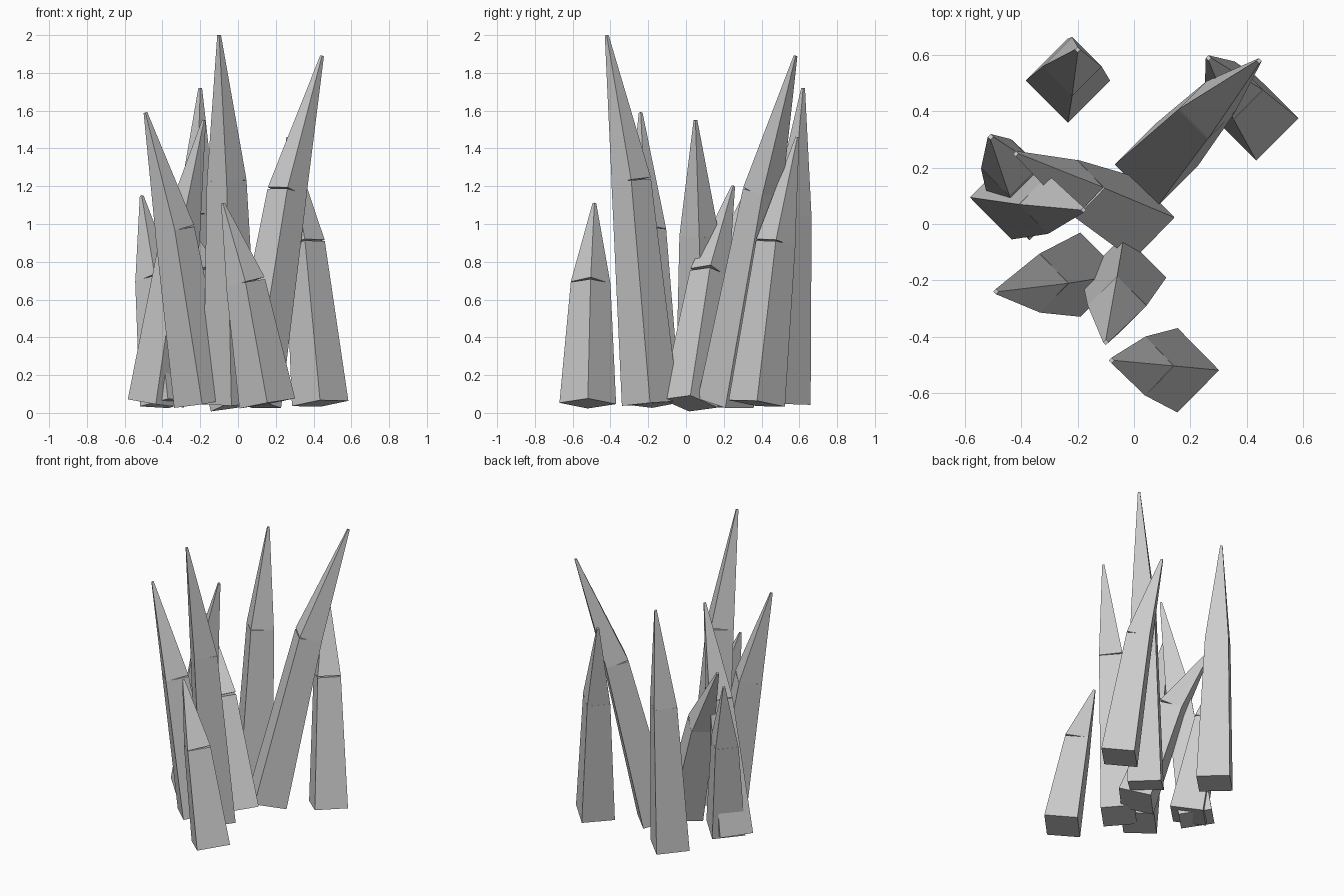
import bpy
import bmesh
from mathutils import Vector, Matrix

if "Cube" in bpy.data.objects:
    bpy.data.objects.remove(bpy.data.objects["Cube"])

UP = Vector((0, 0, 1))


def frustum(name, start, end, r1, r2):
    """Four-sided tapered prism running from start to end."""
    start, end = Vector(start), Vector(end)
    axis = end - start
    turn = UP.rotation_difference(axis).to_matrix().to_4x4()
    bm = bmesh.new()
    bmesh.ops.create_cone(bm, cap_ends=True, segments=4, radius1=r1, radius2=r2,
                          depth=axis.length,
                          matrix=Matrix.Translation((start + end) / 2) @ turn)
    mesh = bpy.data.meshes.new(name)
    bm.to_mesh(mesh)
    bm.free()
    obj = bpy.data.objects.new(name, mesh)
    bpy.context.collection.objects.link(obj)
    return obj


# Each crystal: base centre, bend point, tip
crystals = [
    ((-0.035, -0.19, 0.05), (-0.06, -0.29, 1.23), (-0.10, -0.42, 2.00)),
    ((0.08, 0.21, 0.05), (0.26, 0.405, 1.17), (0.445, 0.58, 1.89)),
    ((-0.235, 0.51, 0.05), (-0.22, 0.56, 1.05), (-0.20, 0.62, 1.72)),
    ((-0.19, -0.18, 0.05), (-0.335, -0.21, 0.97), (-0.49, -0.24, 1.59)),
    ((-0.435, 0.095, 0.05), (-0.305, 0.07, 0.94), (-0.18, 0.05, 1.55)),
    ((0.435, 0.375, 0.05), (0.355, 0.475, 0.90), (0.265, 0.59, 1.46)),
    ((0.0, 0.02, 0.05), (-0.205, 0.125, 0.74), (-0.42, 0.25, 1.20)),
    ((-0.37, 0.09, 0.05), (-0.44, 0.20, 0.71), (-0.51, 0.31, 1.15)),
    ((0.155, -0.52, 0.05), (0.04, -0.505, 0.69), (-0.08, -0.485, 1.11)),
]

# Tapered shaft, then a sharper tip that leans further out
for i, (base, bend, tip) in enumerate(crystals, 1):
    frustum(f"crystal_shaft_{i}", base, bend, 0.15, 0.105)
    frustum(f"crystal_tip_{i}", bend, tip, 0.105, 0.01)
